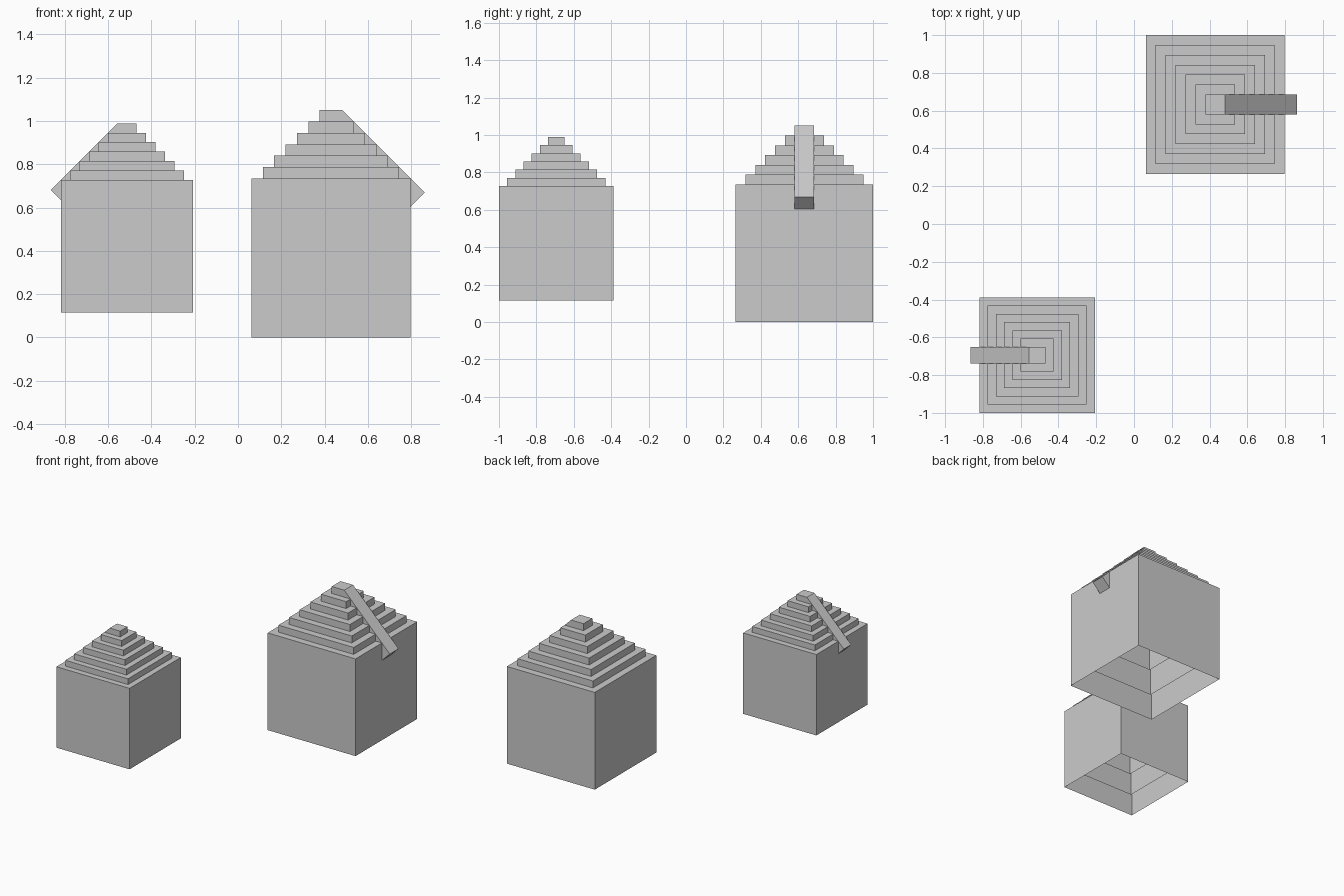
import bpy
import bmesh
import math
from mathutils import Vector

cube = bpy.data.objects.get("Cube")
if cube:
    bpy.data.objects.remove(cube, do_unlink=True)

grey = bpy.data.materials.new("plain grey")
grey.use_nodes = True
colour = (0.6, 0.6, 0.6, 1)
grey.diffuse_color = colour
grey.node_tree.nodes["Principled BSDF"].inputs["Base Color"].default_value = colour

LAYERS = 6


def finish(name, bm, location):
    mesh = bpy.data.meshes.new(name)
    bm.to_mesh(mesh)
    bm.free()
    mesh.materials.append(grey)
    obj = bpy.data.objects.new(name, mesh)
    obj.location = location
    bpy.context.collection.objects.link(obj)


def open_cube(name, size, location):
    """Thin-walled cube without a bottom, placed by the centre of its top."""
    bm = bmesh.new()
    bmesh.ops.create_cube(bm, size=size)
    bmesh.ops.translate(bm, verts=bm.verts, vec=(0, 0, -size / 2))
    bm.normal_update()
    bottom = [f for f in bm.faces if f.normal.z < -0.5]
    bmesh.ops.delete(bm, geom=bottom, context='FACES')
    finish(name, bm, location)


def house(prefix, centre, base, width, side, reach):
    unit = width / (LAYERS + 1)
    step = unit / 2
    location = Vector((*centre, base))

    # Body and roof: nested open cubes, each smaller and a step higher
    for i in range(LAYERS + 1):
        part = f"_roof_layer_{i}" if i else "_body"
        top_centre = location + Vector((0, 0, width + i * step))
        open_cube(prefix + part, width - i * unit, top_centre)

    # Square beam sloping down one side of the roof
    top = Vector((side * step, 0, width + LAYERS * step))
    down = Vector((side, 0, -1)) * reach
    inward = Vector((-side, 0, -1)) * (unit / math.sqrt(2))
    outline = [top, top + down, top + down + inward, top + inward]
    bm = bmesh.new()
    shift = Vector((0, unit / 2, 0))
    face = bm.faces.new([bm.verts.new(p - shift) for p in outline])
    extruded = bmesh.ops.extrude_face_region(bm, geom=[face], use_keep_orig=True)
    verts = [g for g in extruded["geom"] if isinstance(g, bmesh.types.BMVert)]
    bmesh.ops.translate(bm, verts=verts, vec=shift * 2)
    bmesh.ops.recalc_face_normals(bm, faces=bm.faces)
    finish(prefix + "_roof_beam", bm, location)


house("large", (0.43, 0.633), 0, 0.735, 1, 0.381)
house("small", (-0.513, -0.694), 0.115, 0.612, -1, 0.309)
